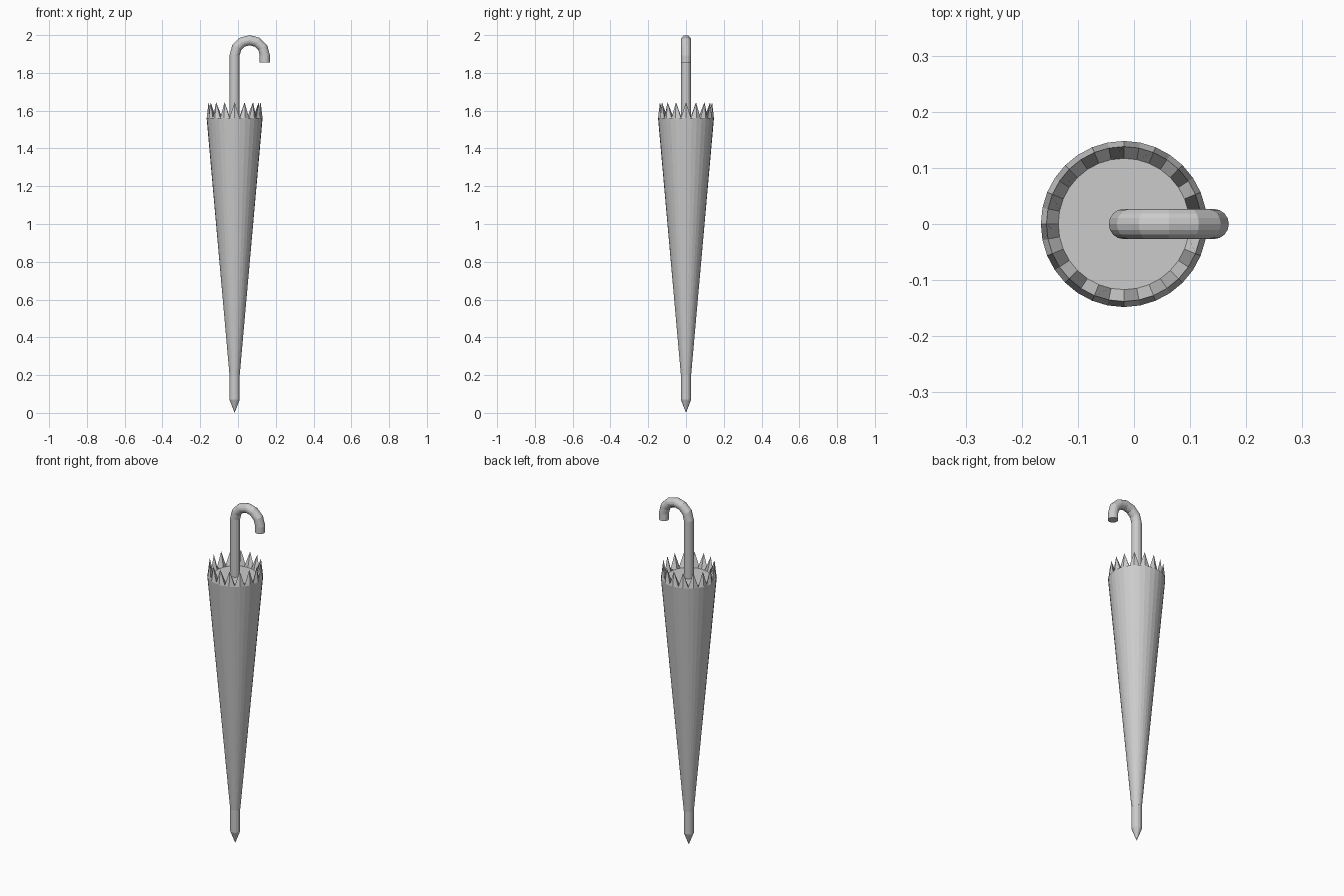
import bpy, bmesh, math
from mathutils import Vector

if "Cube" in bpy.data.objects:
    bpy.data.objects.remove(bpy.data.objects["Cube"])

CX = -0.018      # axis of the shaft
R = 0.027        # shaft radius


def finish(name, bm):
    bmesh.ops.recalc_face_normals(bm, faces=bm.faces)
    me = bpy.data.meshes.new(name)
    bm.to_mesh(me)
    bm.free()
    ob = bpy.data.objects.new(name, me)
    bpy.context.collection.objects.link(ob)
    return ob


def bridge(bm, a, b):
    n = len(a)
    for i in range(n):
        j = (i + 1) % n
        bm.faces.new((a[i], a[j], b[j], b[i]))


def ring(bm, r, z, n, z_odd=None):
    # circle around the shaft axis; odd points may sit at another height
    out = []
    for i in range(n):
        a = 2 * math.pi * i / n
        h = z_odd if (z_odd is not None and i % 2) else z
        out.append(bm.verts.new((CX + r * math.cos(a), r * math.sin(a), h)))
    return out


# folded canopy with a crown of 16 rib points and a flat floor inside
bm = bmesh.new()
N = 32
rings = [ring(bm, R, 0.2, N), ring(bm, 0.148, 1.56, N),
         ring(bm, 0.138, 1.645, N, 1.561), ring(bm, 0.117, 1.56, N)]
for a, b in zip(rings, rings[1:]):
    bridge(bm, a, b)
bm.faces.new(rings[-1])
bm.faces.new(rings[0])
finish("canopy", bm)

# ferrule and pointed tip
bm = bmesh.new()
M = 16
low, high = ring(bm, R, 0.07, M), ring(bm, R, 0.2, M)
bridge(bm, low, high)
point = bm.verts.new((CX, 0, 0))
for i in range(M):
    bm.faces.new((low[i], point, low[(i + 1) % M]))
finish("tip", bm)

# shaft and hooked handle swept along a path in the xz plane
HR, HZ = 0.08, 1.893
path = [(CX, 1.56, 0)]
for k in range(7):
    t = math.pi * k / 6
    path.append((CX + HR - HR * math.cos(t), HZ + HR * math.sin(t), t))
path.append((CX + 2 * HR, 1.855, math.pi))

bm = bmesh.new()
rings = []
for x, z, t in path:
    side = Vector((-math.cos(t), 0, math.sin(t)))
    rings.append([bm.verts.new(Vector((x, 0, z)) + side * R * math.cos(a)
                               + Vector((0, R * math.sin(a), 0)))
                  for a in (2 * math.pi * i / M for i in range(M))])
for a, b in zip(rings, rings[1:]):
    bridge(bm, a, b)
bm.faces.new(rings[0])
bm.faces.new(rings[-1])
finish("handle", bm)
